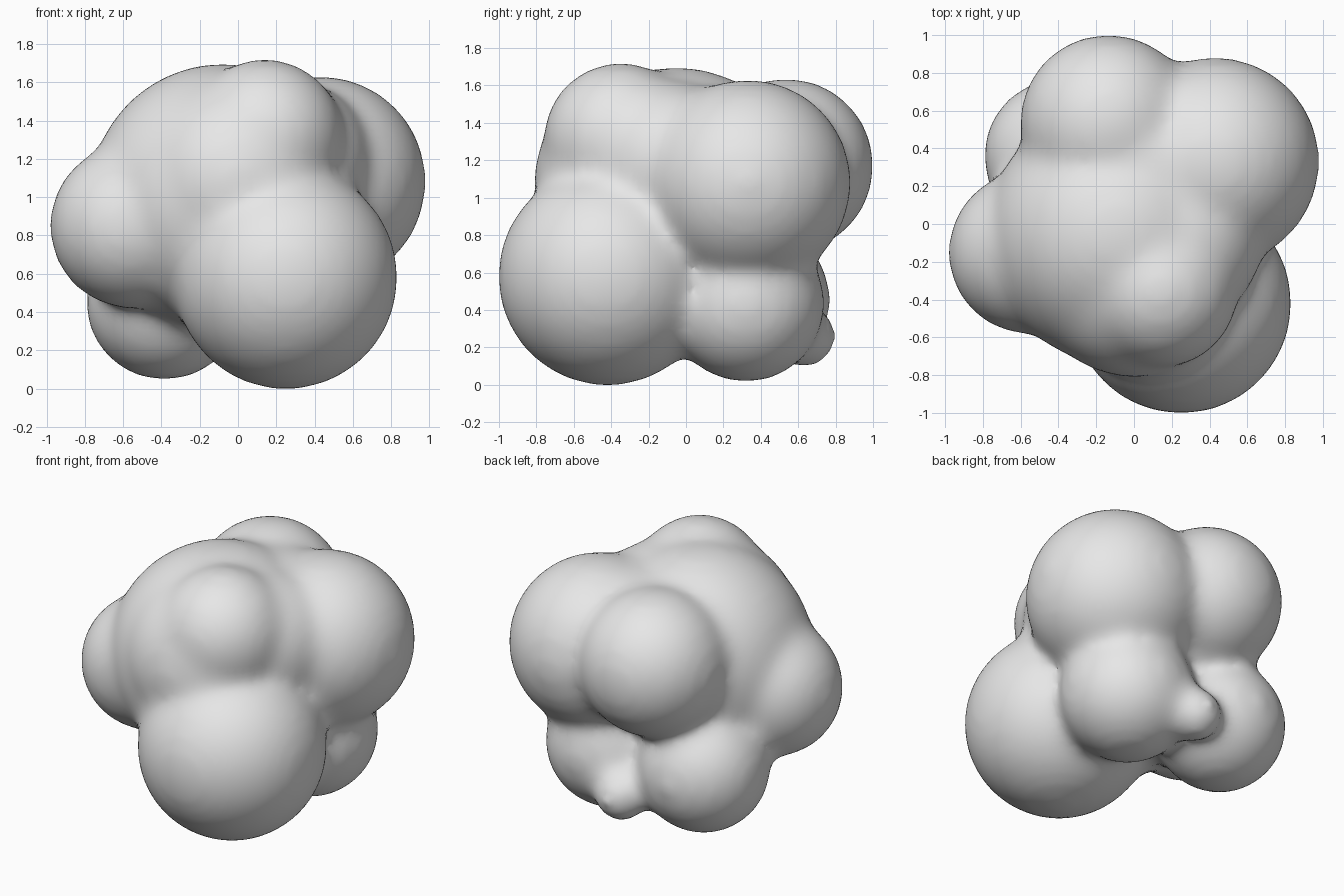
import bpy
import bmesh
from mathutils import Matrix, Vector

cube = bpy.data.objects.get("Cube")
if cube:
    bpy.data.objects.remove(cube, do_unlink=True)

# One plain grey for the whole body
GREY = (0.8, 0.8, 0.8, 1.0)
mat = bpy.data.materials.new("light grey")
mat.use_nodes = True
mat.diffuse_color = GREY
for node in mat.node_tree.nodes:
    if node.type == 'BSDF_PRINCIPLED':
        node.inputs["Base Color"].default_value = GREY
        node.inputs["Roughness"].default_value = 0.7

# Round lobes: centre and radius
lobes = {
    "core": ((-0.08, -0.05, 1.0), 0.7),
    "brow": ((0.0, -0.26, 1.09), 0.555),
    "shoulder": ((0.24, -0.08, 1.18), 0.45),
    "back_saddle": ((0.1, 0.28, 1.14), 0.47),
    "front_low": ((0.25, -0.42, 0.58), 0.588),
    "upper_left_back": ((0.43, 0.33, 1.08), 0.555),
    "front_top": ((0.14, -0.35, 1.31), 0.415),
    "right_side": ((-0.55, -0.15, 0.85), 0.437),
    "back_top": ((-0.135, 0.535, 1.17), 0.472),
    "low_right_back": ((-0.385, 0.36, 0.455), 0.415),
    "low_left_back": ((0.32, 0.32, 0.435), 0.425),
    "small_nub": ((0.04, 0.635, 0.26), 0.175),
}

bm = bmesh.new()
for centre, radius in lobes.values():
    bmesh.ops.create_icosphere(bm, subdivisions=4, radius=radius,
                               matrix=Matrix.Translation(Vector(centre)))
# Neck that carries the nub out of its lobe
start, end = (Vector(lobes[n][0]) for n in ("low_left_back", "small_nub"))
axis = end - start
turn = axis.to_track_quat('Z', 'Y').to_matrix().to_4x4()
bmesh.ops.create_cone(bm, cap_ends=True, segments=32, radius1=0.3, radius2=0.15,
                      depth=axis.length,
                      matrix=Matrix.Translation((start + end) / 2) @ turn)

mesh = bpy.data.meshes.new("lumpy_body")
bm.to_mesh(mesh)
bm.free()
mesh.materials.append(mat)
body = bpy.data.objects.new("lumpy_body", mesh)
bpy.context.collection.objects.link(body)

# Fuse the lobes into one skin and soften the creases
fuse = body.modifiers.new("fuse", 'REMESH')
fuse.mode = 'VOXEL'
fuse.voxel_size = 0.035
fuse.use_smooth_shade = True
soften = body.modifiers.new("soften", 'SMOOTH')
soften.factor = 0.5
soften.iterations = 30
